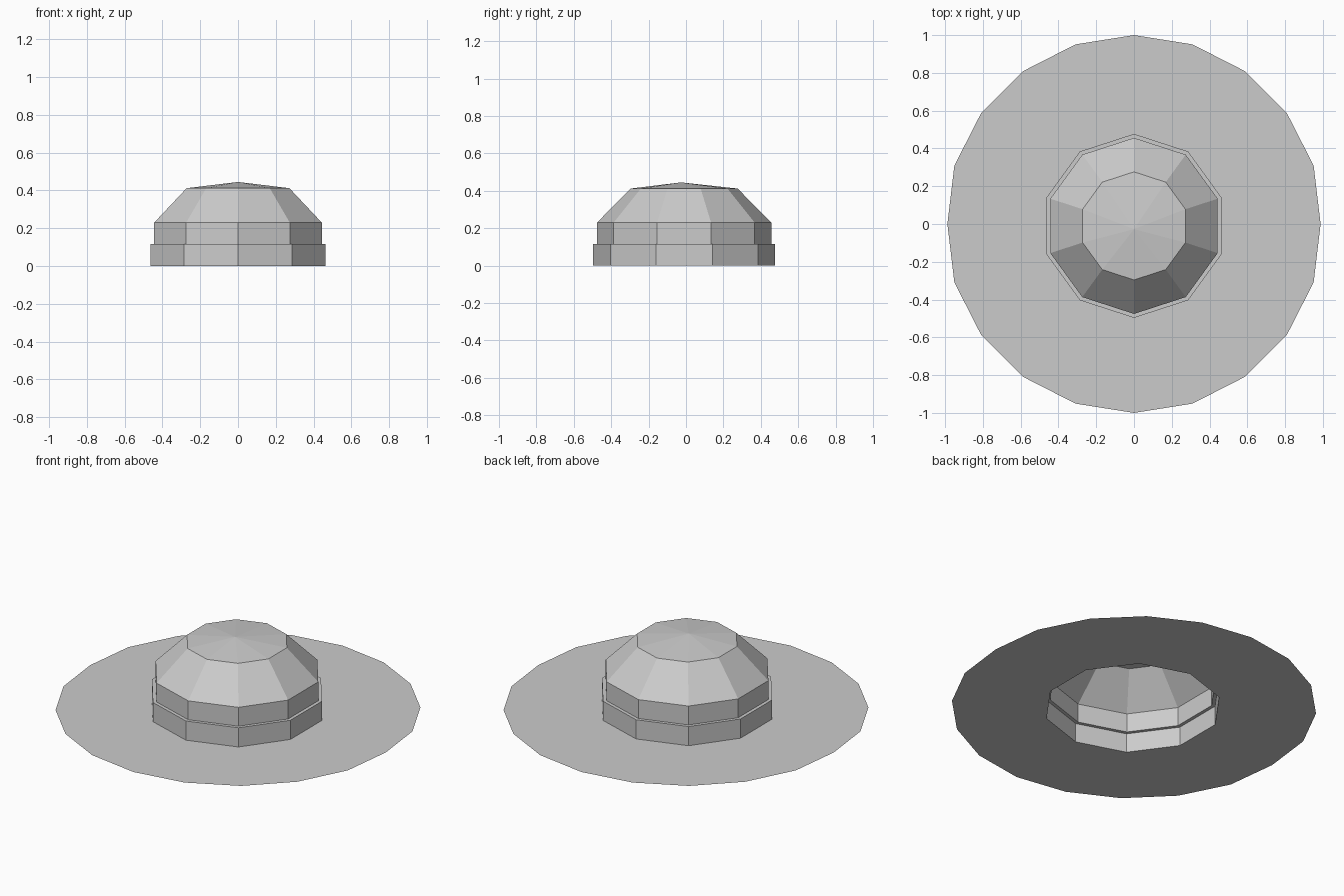
import bpy, bmesh
from math import sin, cos, pi

if "Cube" in bpy.data.objects:
    bpy.data.objects.remove(bpy.data.objects["Cube"])


def ring(bm, n, r, z, cy=0.0):
    """Polygon of n vertices, first one on the +y axis."""
    return [bm.verts.new((-r * sin(2 * pi * i / n), cy + r * cos(2 * pi * i / n), z))
            for i in range(n)]


def finish(bm, name):
    mesh = bpy.data.meshes.new(name)
    bm.normal_update()
    bm.to_mesh(mesh)
    bm.free()
    obj = bpy.data.objects.new(name, mesh)
    bpy.context.collection.objects.link(obj)
    return obj


SIDES = 10
CY = -0.01

# Flat brim: 20-sided outline with an open 10-sided head hole
bm = bmesh.new()
outer = ring(bm, 2 * SIDES, 1.0, 0)
inner = ring(bm, SIDES, 0.487, 0, CY)
for v in (outer[5], outer[15]):      # side points sit slightly inwards
    v.co.x *= 0.988
for k in range(SIDES):
    n = (k + 1) % SIDES
    a, b, c = outer[2 * k], outer[2 * k + 1], outer[(2 * k + 2) % (2 * SIDES)]
    bm.faces.new((inner[k], a, b))
    bm.faces.new((inner[k], b, inner[n]))
    bm.faces.new((inner[n], b, c))
finish(bm, "brim")

# Hollow crown: band, small ledge, wall, sloped dome and shallow cap
bm = bmesh.new()
profile = [(0.487, 0), (0.487, 0.116), (0.466, 0.116), (0.466, 0.23), (0.286, 0.412)]
rings = [ring(bm, SIDES, r, z, CY) for r, z in profile]
for lo, hi in zip(rings, rings[1:]):
    for k in range(SIDES):
        n = (k + 1) % SIDES
        bm.faces.new((lo[k], lo[n], hi[n], hi[k]))
tip = bm.verts.new((0, -0.027, 0.445))
for k in range(SIDES):
    bm.faces.new((rings[-1][k], rings[-1][(k + 1) % SIDES], tip))
finish(bm, "crown")
